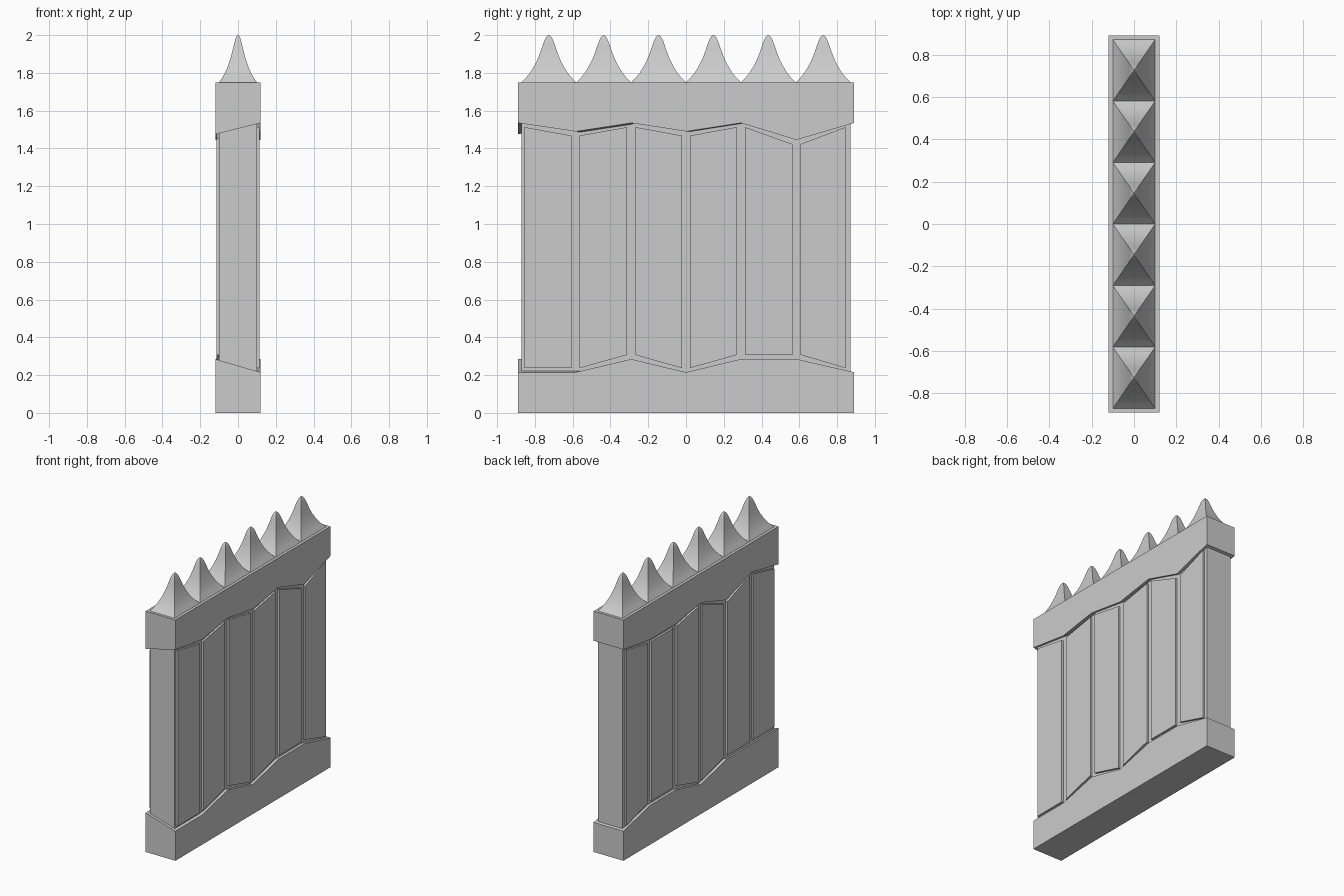
import bpy, bmesh

if "Cube" in bpy.data.objects:
    bpy.data.objects.remove(bpy.data.objects["Cube"])

YS = [-0.89, -0.585, -0.29, 0.0, 0.29, 0.585, 0.89]
# Uneven rail edges, listed along y for the right (+1) and left (-1) faces
LOW = {1: [.215, .215, .285, .215, .285, .285, .215],
       -1: [.285, .285, .285, .215, .285, .285, .215]}
HIGH = {1: [1.535, 1.49, 1.535, 1.49, 1.535, 1.445, 1.535],
        -1: [1.475, 1.535, 1.445, 1.535, 1.49, 1.49, 1.535]}


def finish(name, bm):
    bmesh.ops.recalc_face_normals(bm, faces=bm.faces)
    me = bpy.data.meshes.new(name)
    bm.to_mesh(me)
    bm.free()
    ob = bpy.data.objects.new(name, me)
    bpy.context.collection.objects.link(ob)
    return ob


def loft(bm, rings):
    """Skin equal-length closed rings and cap both ends."""
    rows = [[bm.verts.new(p) for p in ring] for ring in rings]
    n = len(rows[0])
    for a, b in zip(rows, rows[1:]):
        for i in range(n):
            j = (i + 1) % n
            bm.faces.new((a[i], a[j], b[j], b[i]))
    bm.faces.new(rows[0][::-1])
    bm.faces.new(rows[-1])


def rail(name, flat_z, edge):
    bm = bmesh.new()
    loft(bm, [[(-.12, y, flat_z), (.12, y, flat_z),
               (.12, y, edge[1][i]), (-.12, y, edge[-1][i])]
              for i, y in enumerate(YS)])
    return finish(name, bm)


# Base and top rails
rail("base_rail", 0.0, LOW)
rail("top_rail", 1.75, HIGH)

# Wall core between the rails
bm = bmesh.new()
loft(bm, [[(x, y, z) for x, y in ((-.1, -.87), (.1, -.87), (.1, .87), (-.1, .87))]
          for z in (0.1, 1.65)])
finish("wall_core", bm)

# Raised planks on both faces, following the slanted rail edges
for side, label in ((1, "right"), (-1, "left")):
    bm = bmesh.new()
    for i in range(6):
        y0 = YS[i] + (.035 if i == 0 else .022)
        y1 = YS[i + 1] - (.045 if i == 5 else .022)
        lo, hi = LOW[side], HIGH[side]
        quad = [(y0, lo[i] + .022), (y1, lo[i + 1] + .022),
                (y1, hi[i + 1] - .022), (y0, hi[i] - .022)]
        loft(bm, [[(side * x, y, z) for y, z in quad] for x in (.095, .115)])
    finish(label + "_planks", bm)

# Row of flared four-sided spikes
PROFILE = [(1.75, 1), (1.775, .83), (1.80, .69), (1.83, .56), (1.86, .45), (1.89, .36),
           (1.92, .285), (1.95, .215), (1.97, .165), (1.985, .115), (1.995, .065), (2.0, .02)]
for k in range(6):
    c = (k - 2.5) * 0.2905
    bm = bmesh.new()
    loft(bm, [[(sx * .1 * w, c + sy * .145 * w, z)
               for sx, sy in ((-1, -1), (1, -1), (1, 1), (-1, 1))]
              for z, w in PROFILE])
    ob = finish(f"spike_{k + 1}", bm)
    bpy.ops.object.select_all(action='DESELECT')
    ob.select_set(True)
    bpy.context.view_layer.objects.active = ob
    bpy.ops.object.shade_smooth_by_angle(angle=0.6)
